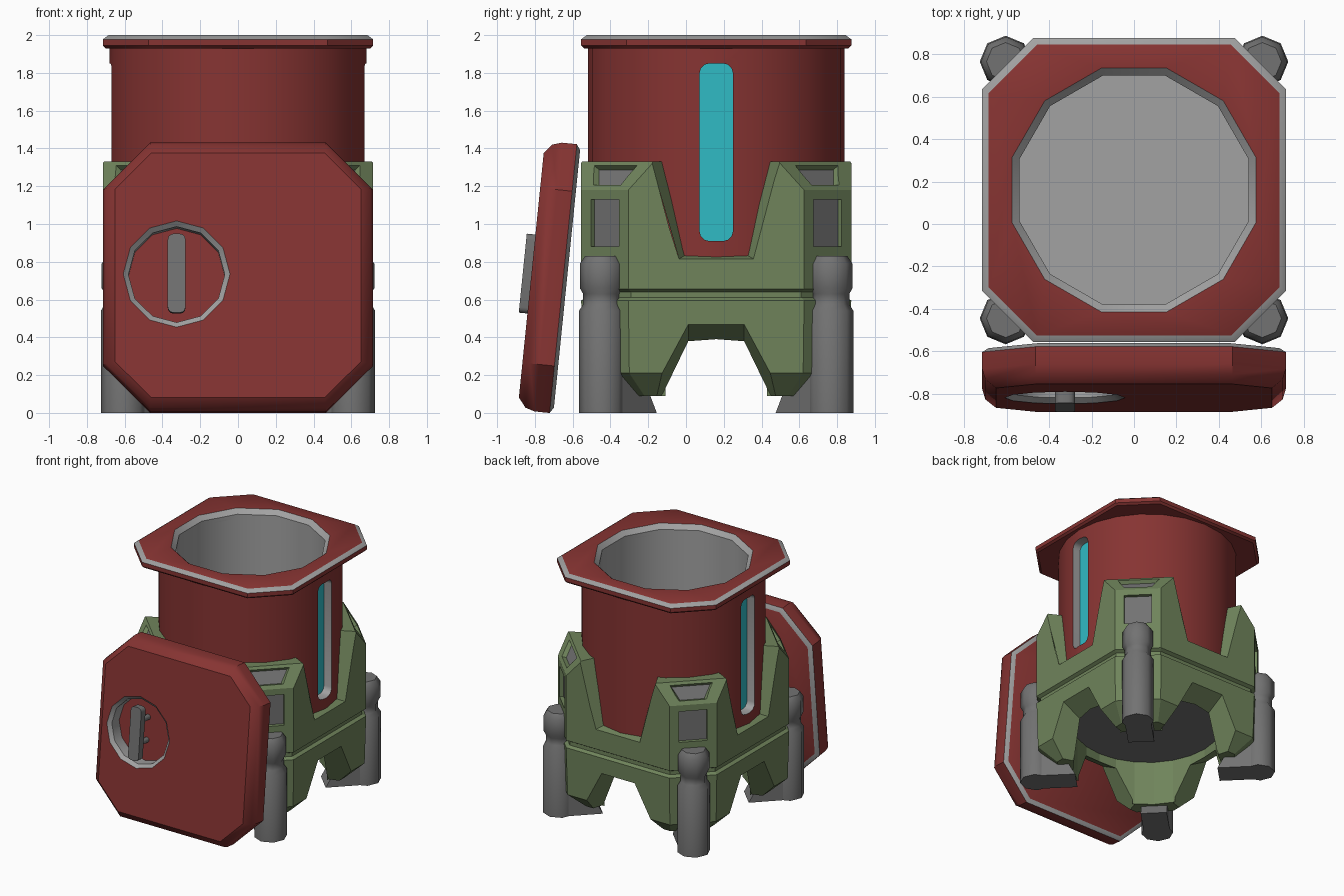
import bpy, bmesh
from math import pi, sin, cos, radians, tan
from mathutils import Matrix

if "Cube" in bpy.data.objects:
    bpy.data.objects.remove(bpy.data.objects["Cube"])

# Shared palette: every mesh carries the same slots, faces pick an index
GREY, RED, GREEN, TEAL, DARK = range(5)
PALETTE = []
for label, rgb in (("grey_metal", (.36, .36, .36)), ("red_paint", (.24, .034, .032)),
                   ("green_paint", (.16, .23, .105)), ("teal_glass", (.03, .5, .56)),
                   ("dark_metal", (.17, .17, .17))):
    m = bpy.data.materials.new(label)
    m.diffuse_color = (*rgb, 1)
    m.use_nodes = True
    m.node_tree.nodes["Principled BSDF"].inputs["Base Color"].default_value = m.diffuse_color
    PALETTE.append(m)


def stack(name, layers, mats, matrix=Matrix(), smooth=None):
    """Skin 2D profiles stacked along local z; mats = bottom cap, bands..., top cap."""
    bm = bmesh.new()
    rings = [[bm.verts.new((x, y, z)) for x, y in prof] for prof, z in layers]
    n = len(rings[0])
    if isinstance(mats, int):
        mats = [mats] * (len(rings) + 1)
    bm.faces.new(rings[0][::-1]).material_index = mats[0]
    bm.faces.new(rings[-1]).material_index = mats[-1]
    for k in range(len(rings) - 1):
        a, b = rings[k], rings[k + 1]
        for i in range(n):
            j = (i + 1) % n
            bm.faces.new((a[i], a[j], b[j], b[i])).material_index = mats[k + 1]
    bm.transform(matrix)
    bmesh.ops.recalc_face_normals(bm, faces=bm.faces)
    me = bpy.data.meshes.new(name)
    bm.to_mesh(me)
    bm.free()
    for m in PALETTE:
        me.materials.append(m)
    ob = bpy.data.objects.new(name, me)
    bpy.context.collection.objects.link(ob)
    if smooth:
        shade(ob, smooth)
    return ob


def shade(ob, angle):
    bpy.ops.object.select_all(action='DESELECT')
    ob.select_set(True)
    bpy.context.view_layer.objects.active = ob
    bpy.ops.object.shade_smooth_by_angle(angle=radians(angle))


def cut(ob, cutters):
    bpy.context.view_layer.objects.active = ob
    for c in cutters:
        mod = ob.modifiers.new("cut", 'BOOLEAN')
        mod.operation, mod.solver, mod.object = 'DIFFERENCE', 'EXACT', c
        bpy.ops.object.modifier_apply(modifier=mod.name)
        bpy.data.objects.remove(c)


def ngon(n, r, phase=0):
    return [(r * cos(2 * pi * i / n + phase), r * sin(2 * pi * i / n + phase)) for i in range(n)]


def octa(h, c):
    k = h - c
    return [(h, -k), (h, k), (k, h), (-k, h), (-h, k), (-h, -k), (-k, -h), (k, -h)]


def rounded(hw, hh, r, cx=0, cy=0):
    pts = []
    for q, (sx, sy) in enumerate(((1, 1), (-1, 1), (-1, -1), (1, -1))):
        for i in range(4):
            a = (q + i / 3) * pi / 2
            pts.append((cx + sx * (hw - r) + r * cos(a), cy + sy * (hh - r) + r * sin(a)))
    return pts


def trapezoid(bottom, top, z0, z1):
    return [(-bottom, z0), (bottom, z0), (top, z1), (-top, z1)]


BODY = Matrix.Translation((0, .16, 0))
CYCLE = Matrix(((0, 0, 1, 0), (1, 0, 0, 0), (0, 1, 0, 0), (0, 0, 0, 1)))


def turned(deg):
    return BODY @ Matrix.Rotation(radians(deg), 4, 'Z')


def outward(deg):
    """Frame with x sideways, y up and z pointing out of the body."""
    return turned(deg) @ CYCLE


# Red canister and octagonal flange, with the twelve-sided pit cut through both
def pit():
    return stack("pit_cutter", [(ngon(12, a / cos(pi / 12), pi / 12), z)
                 for a, z in ((.54, .5), (.54, 1.965), (.578, 2.004), (.578, 2.05))], GREY, BODY)


canister = stack("canister", [(ngon(24, .68), .46), (ngon(24, .68), 1.95)], [DARK, RED, RED], BODY)
slots = [stack("slot_cutter", [(rounded(.088, .47, .05, 0, 1.38), d) for d in (.6, .8)],
               [TEAL, GREY, GREY], outward(a)) for a in (0, 180)]
cut(canister, [pit()] + slots)
shade(canister, 35)

flange = stack("top_flange", [(octa(.70, .235), 1.93), (octa(.715, .24), 1.945),
               (octa(.715, .24), 1.978), (octa(.685, .228), 2.0)], [RED, RED, RED, GREY, RED], BODY)
cut(flange, [pit()])
shade(flange, 35)

# Green octagonal base: legs, belt groove, corner towers with sloped tops
base = stack("base", [(octa(h, c), z) for h, c, z in (
    (.58, .2, .09), (.705, .245, .21), (.715, .25, .595), (.69, .24, .61), (.69, .24, .64),
    (.715, .25, .655), (.715, .25, 1.18), (.715, .385, 1.33))], GREEN, BODY)
cutters = [stack("bore_cutter", [(ngon(24, .57), 0), (ngon(24, .57), 1.5)], GREEN, BODY)]
tilt = math_tilt = radians(32.3)
for a in range(0, 360, 90):
    notch, arch = [], []
    for d in (.5, .82):
        e = d - .715
        notch.append((trapezoid(.197 + e / 2, .36 + e / 2, .815 - .3 * e, 1.4), d))
        top = .47 + .55 * e
        arch.append((trapezoid(.148 + .545 * (top + .1), .148, -.1, top), d))
    cutters.append(stack("notch_cutter", notch, GREEN, outward(a)))
    cutters.append(stack("arch_cutter", arch, GREEN, outward(a)))
    # recessed panels on each corner tower
    corner = outward(a + 45)
    cutters.append(stack("panel_cutter", [(trapezoid(.105, .105, .88, 1.13), d) for d in (.805, .87)],
                         [DARK, GREEN, GREEN], corner))
    slope = corner @ Matrix.Translation((0, 1.258, .785)) @ Matrix.Rotation(-tilt, 4, 'X')
    cutters.append(stack("slope_panel_cutter", [(trapezoid(.09, .145, -.05, .052), -.03),
                         (trapezoid(.115, .175, -.07, .07), .03)], [DARK, GREEN, GREEN], slope))
cut(base, cutters)

# Four corner feet, each a necked post with an inward wedge
for i, a in enumerate(range(45, 360, 90)):
    stack(f"foot_post_{i + 1}", [(ngon(8, r), z) for z, r in (
        (0, .122), (.54, .122), (.575, .1), (.63, .1), (.66, .117), (.79, .117), (.83, .09))],
        DARK, turned(a) @ Matrix.Translation((.855, 0, 0)), 50)
    wedge = [(.545, 0), (.86, 0), (.86, .25), (.68, .25)]
    stack(f"foot_wedge_{i + 1}", [(wedge, -.1), (wedge, .1)], DARK,
          turned(a) @ Matrix.Rotation(pi / 2, 4, 'X'))

# Lid leaning against the front, with a round handle recess
LEAN = Matrix.Translation((0, -.63, .709)) @ Matrix.Rotation(radians(84.2), 4, 'X')
lid = stack("lid", [(octa(.685, .235), 0), (octa(.715, .25), .02), (octa(.715, .25), .1),
            (octa(.70, .235), .15), (octa(.65, .19), .19)], [RED, GREY, RED, RED, RED, RED], LEAN)
HANDLE = LEAN @ Matrix.Translation((-.325, .007, 0))
cut(lid, [stack("recess_cutter", [(ngon(12, r), z) for r, z in (
    (.255, .07), (.255, .165), (.285, .192), (.285, .25))], [RED, GREY, GREY, GREY, GREY], HANDLE)])
shade(lid, 36)

# Handle bar on two pegs
stack("handle_bar", [(rounded(.047, .21, .03), z) for z in (.18, .236)], DARK, HANDLE, 35)
for i, y in enumerate((-.09, .09)):
    stack(f"handle_peg_{i + 1}", [(ngon(8, .022), .06), (ngon(8, .022), .19)], DARK,
          HANDLE @ Matrix.Translation((0, y, 0)), 50)
